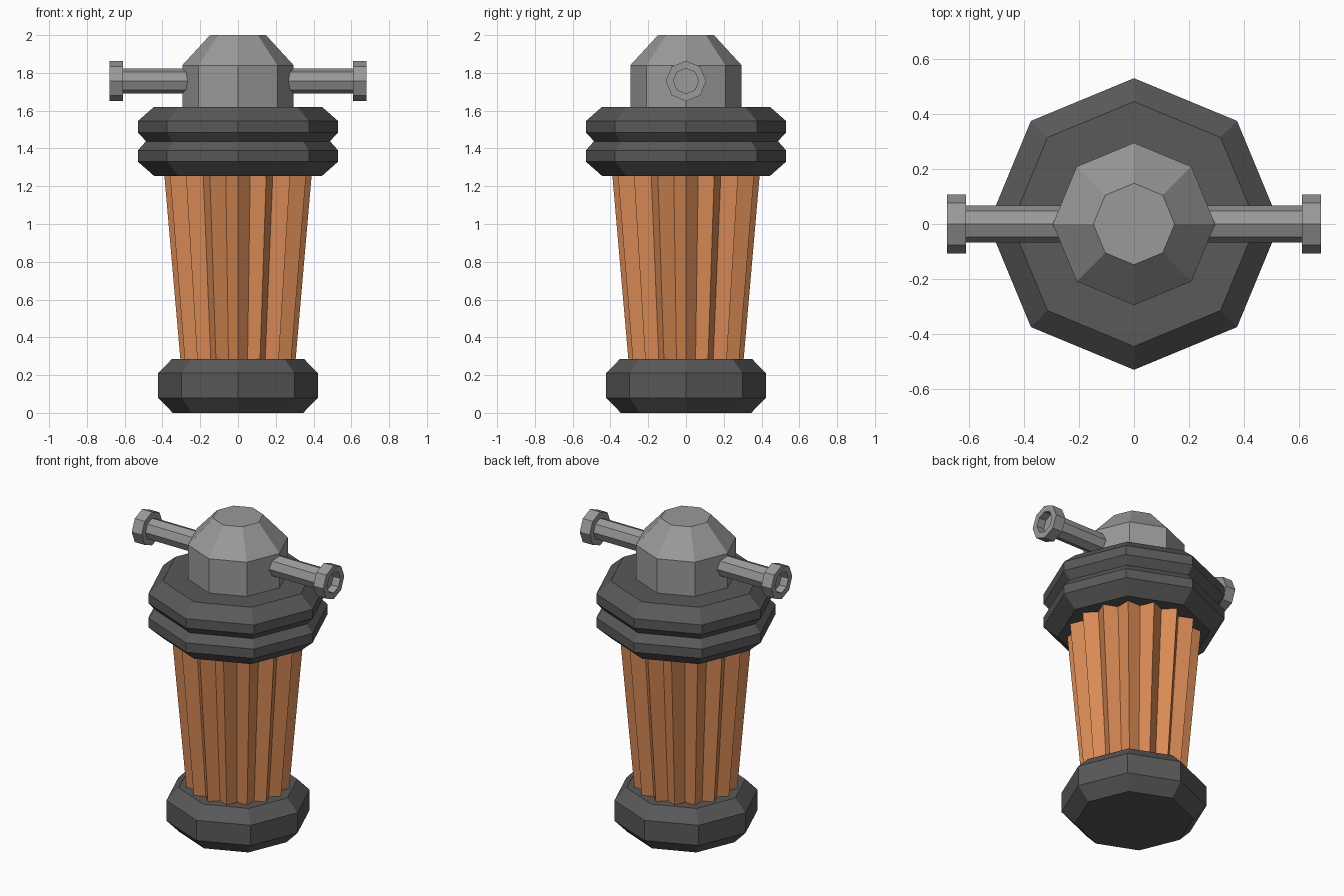
import bpy, bmesh
from math import cos, sin, pi, radians

if "Cube" in bpy.data.objects:
    bpy.data.objects.remove(bpy.data.objects["Cube"])


def material(name, rgb):
    m = bpy.data.materials.new(name)
    m.diffuse_color = (*rgb, 1)
    m.use_nodes = True
    m.node_tree.nodes["Principled BSDF"].inputs["Base Color"].default_value = m.diffuse_color
    return m


dark = material("dark_metal", (0.10, 0.10, 0.10))
steel = material("steel", (0.32, 0.32, 0.32))
wood = material("wood", (0.70, 0.26, 0.09))


def lathe(name, profile, mat, sides=8, valley=1.0):
    """Flat-faced turned solid from (radius, z) rings; valley scales every other vertex inward."""
    bm = bmesh.new()
    rings = []
    for r, z in profile:
        ring = []
        for i in range(sides):
            a = 2 * pi * i / sides
            k = r * (valley if i % 2 else 1)
            ring.append(bm.verts.new((k * cos(a), k * sin(a), z)))
        rings.append(ring)
    for lo, hi in zip(rings, rings[1:]):
        for i in range(sides):
            j = (i + 1) % sides
            bm.faces.new((lo[i], lo[j], hi[j], hi[i]))
    bm.faces.new(rings[0][::-1])
    bm.faces.new(rings[-1])
    bmesh.ops.recalc_face_normals(bm, faces=bm.faces)
    me = bpy.data.meshes.new(name)
    bm.to_mesh(me)
    bm.free()
    me.materials.append(mat)
    ob = bpy.data.objects.new(name, me)
    bpy.context.collection.objects.link(ob)
    return ob


# chamfered foot
lathe("base", [(0.345, 0), (0.423, 0.08), (0.423, 0.21), (0.35, 0.285)], dark)

# fluted, tapering wooden body
lathe("fluted_body", [(0.304, 0.27), (0.391, 1.27)], wood, sides=32, valley=0.85)

# double collar with a groove
lathe("collar", [(0.445, 1.255), (0.53, 1.33), (0.53, 1.39), (0.487, 1.438),
                 (0.53, 1.485), (0.53, 1.545), (0.445, 1.62)], dark)

# domed cap
lathe("cap", [(0.295, 1.61), (0.295, 1.84), (0.148, 2.0)], steel)

# side handles: rod, end flange and recessed socket
for side, sign in (("right", 1), ("left", -1)):
    handle = lathe(side + "_handle",
                   [(0.067, 0.2), (0.067, 0.61), (0.107, 0.61), (0.107, 0.68),
                    (0.067, 0.68), (0.067, 0.63)], steel)
    handle.rotation_euler.y = radians(90 * sign)
    handle.location.z = 1.757
